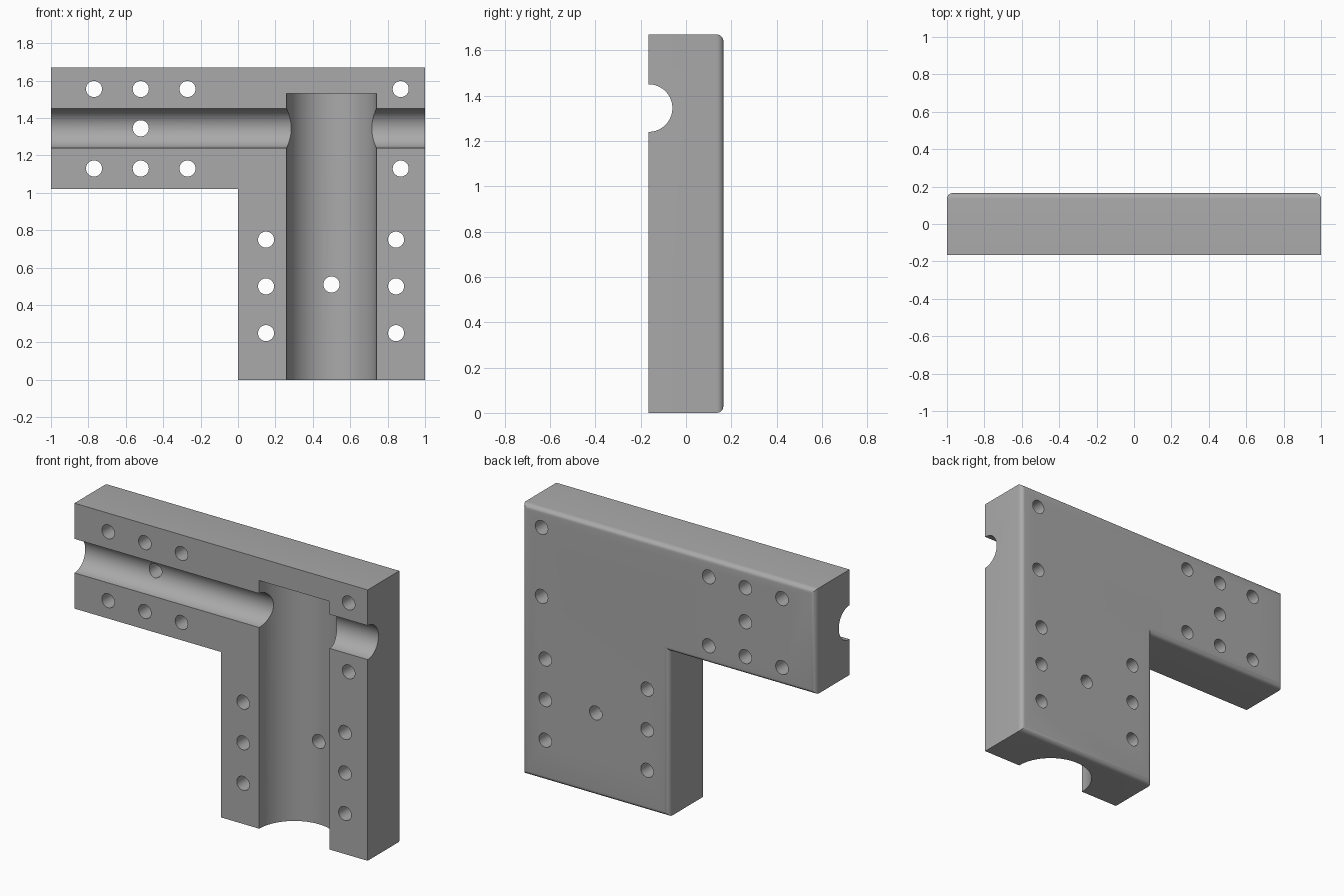
import bpy, bmesh, math
from mathutils import Matrix, Vector

if "Cube" in bpy.data.objects:
    bpy.data.objects.remove(bpy.data.objects["Cube"])

FRONT, BACK = -0.165, 0.165
EDGE = 0.03

metal = bpy.data.materials.new("grey")
metal.diffuse_color = (0.4, 0.4, 0.4, 1)
metal.use_nodes = True
metal.node_tree.nodes["Principled BSDF"].inputs["Base Color"].default_value = metal.diffuse_color


def make_object(name, bm):
    mesh = bpy.data.meshes.new(name)
    bm.to_mesh(mesh)
    bm.free()
    mesh.materials.append(metal)
    obj = bpy.data.objects.new(name, mesh)
    bpy.context.collection.objects.link(obj)
    return obj


def add_rod(bm, start, end, radius, segments):
    a, b = Vector(start), Vector(end)
    turn = (b - a).to_track_quat('Z', 'Y').to_matrix().to_4x4()
    bmesh.ops.create_cone(bm, cap_ends=True, segments=segments, radius1=radius,
                          radius2=radius, depth=(b - a).length,
                          matrix=Matrix.Translation((a + b) / 2) @ turn)


# L-shaped block with rounded rear edges
outline = [(-1, 1.02), (0, 1.02), (0, 0), (1, 0), (1, 1.67), (-1, 1.67)]
bm = bmesh.new()
face = bm.faces.new([bm.verts.new((x, FRONT, z)) for x, z in outline])
ext = bmesh.ops.extrude_face_region(bm, geom=[face], use_keep_orig=True)
bmesh.ops.translate(bm, vec=(0, BACK - FRONT, 0),
                    verts=[v for v in ext["geom"] if isinstance(v, bmesh.types.BMVert)])
bmesh.ops.recalc_face_normals(bm, faces=bm.faces)
rear = [e for e in bm.edges if all(v.co.y > 0 for v in e.verts)]
bmesh.ops.bevel(bm, geom=rear, offset=EDGE, segments=6, profile=0.5, affect='EDGES')
block = make_object("corner_block", bm)

# Half-round channels in the front face
cutters = []
for name, start, end, radius in [
        ("cross_channel", (-1.2, FRONT, 1.345), (1.2, FRONT, 1.345), 0.105),
        ("main_channel", (0.5, FRONT, -0.2), (0.5, FRONT, 1.53), 0.24)]:
    bm = bmesh.new()
    add_rod(bm, start, end, radius, 64)
    cutters.append(make_object(name + "_cutter", bm))

# Bolt holes through the block
holes = [(x, z) for x in (-0.77, -0.52, -0.27, 0.87) for z in (1.13, 1.555)]
holes += [(x, z) for x in (0.15, 0.845) for z in (0.25, 0.5, 0.75)]
holes += [(-0.52, 1.345), (0.5, 0.51)]
bm = bmesh.new()
for x, z in holes:
    add_rod(bm, (x, -0.4, z), (x, 0.4, z), 0.043, 32)
cutters.append(make_object("bolt_hole_cutter", bm))

# Cut everything, then drop the cutters
bpy.context.view_layer.objects.active = block
for cutter in cutters:
    mod = block.modifiers.new(cutter.name, 'BOOLEAN')
    mod.operation, mod.solver, mod.object = 'DIFFERENCE', 'EXACT', cutter
    bpy.ops.object.modifier_apply(modifier=mod.name)
    bpy.data.objects.remove(cutter)

block.select_set(True)
bpy.ops.object.shade_smooth_by_angle(angle=math.radians(30))
